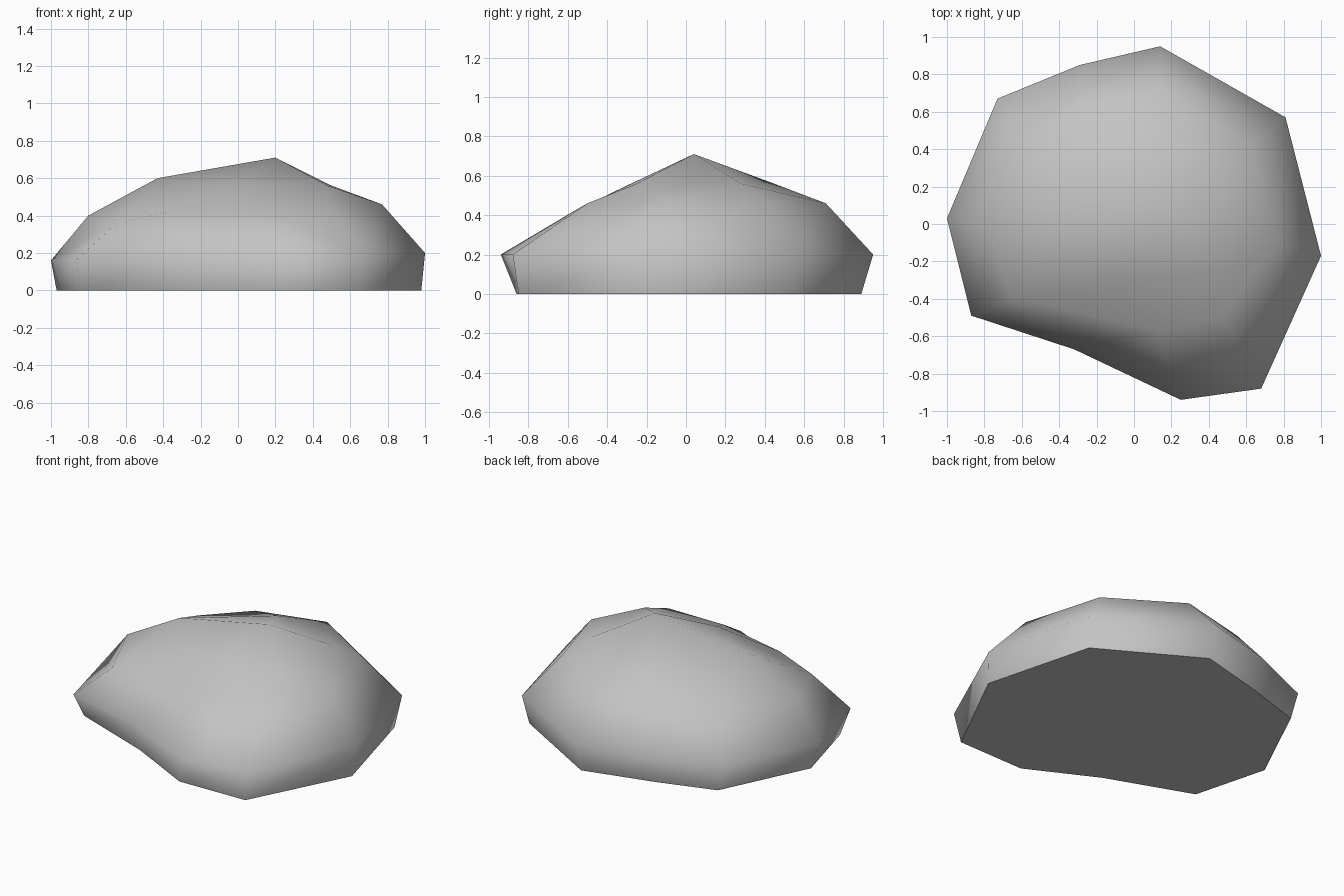
import bpy
import bmesh

cube = bpy.data.objects.get("Cube")
if cube:
    bpy.data.objects.remove(cube, do_unlink=True)

# Plain stone grey
stone = bpy.data.materials.new("stone_grey")
stone.use_nodes = True
grey = (0.55, 0.55, 0.55, 1)
stone.diffuse_color = grey
bsdf = stone.node_tree.nodes["Principled BSDF"]
bsdf.inputs["Base Color"].default_value = grey
bsdf.inputs["Roughness"].default_value = 0.9

# Uneven rings, counter-clockwise from the +x side
foot = [(.98, -.2), (.79, .52), (.15, .89), (-.31, .77), (-.69, .65),
        (-.97, .07), (-.84, -.42), (-.28, -.63), (.17, -.86), (.65, -.85)]
girth = [(1, -.17, .2), (.81, .57, .2), (.14, .95, .2), (-.29, .85, .19), (-.73, .67, .18),
         (-1, .03, .16), (-.87, -.49, .16), (-.32, -.67, .19), (.25, -.94, .2), (.68, -.88, .2)]
shoulder = [(.77, -.1, .46), (.62, .42, .46), (.16, .71, .46), (-.3, .61, .45), (-.6, .45, .4),
            (-.8, -.02, .4), (-.65, -.4, .36), (-.38, -.45, .42), (.12, -.57, .42), (.48, -.5, .46)]
# Crown points sit above every odd shoulder point
crown = [(.5, .28, .56), (0, .42, .57), (-.43, 0, .6), (-.02, -.3, .55), (.48, -.25, .56)]
peak = (.2, .04, .71)

bm = bmesh.new()


def ring(points):
    return [bm.verts.new(p) for p in points]


base = ring([(x, y, 0) for x, y in foot])
mid = ring(girth)
top = ring(shoulder)
cap = ring(crown)
tip = bm.verts.new(peak)
n = len(base)

# Flat underside with a crisp rim
bottom = bm.faces.new(base[::-1])
for edge in bottom.edges:
    edge.smooth = False

# Side wall and sloping flank, split into alternating triangles
for i in range(n):
    j = (i + 1) % n
    bm.faces.new((base[i], base[j], mid[j], mid[i]))
    if i % 2:
        bm.faces.new((mid[i], mid[j], top[j]))
        bm.faces.new((mid[i], top[j], top[i]))
    else:
        bm.faces.new((mid[i], mid[j], top[i]))
        bm.faces.new((mid[j], top[j], top[i]))

# Crown and peak
for k in range(len(cap)):
    m = (k + 1) % len(cap)
    a, b, c = (top[(2 * k + s) % n] for s in (1, 2, 3))
    bm.faces.new((a, b, cap[k]))
    bm.faces.new((b, cap[m], cap[k]))
    bm.faces.new((b, c, cap[m]))
    bm.faces.new((cap[k], cap[m], tip))

for face in bm.faces:
    face.smooth = face is not bottom
bmesh.ops.recalc_face_normals(bm, faces=bm.faces[:])

mesh = bpy.data.meshes.new("boulder")
bm.to_mesh(mesh)
bm.free()
mesh.materials.append(stone)
boulder = bpy.data.objects.new("boulder", mesh)
bpy.context.collection.objects.link(boulder)
